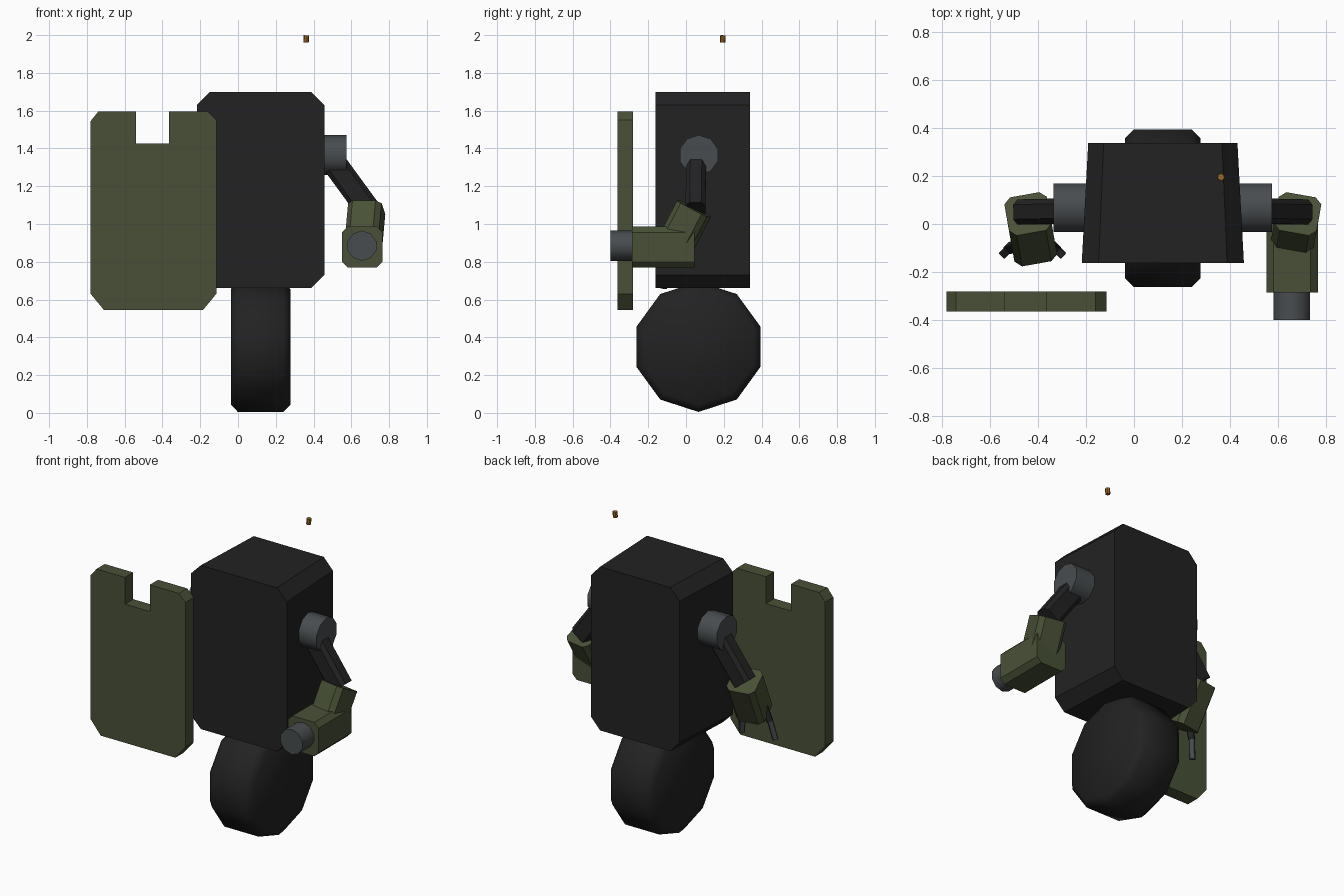
import bpy, bmesh, math
from mathutils import Matrix, Vector

if "Cube" in bpy.data.objects:
    bpy.data.objects.remove(bpy.data.objects["Cube"])

MID = 0.12  # x of the robot's own symmetry plane (the shield offsets it)


def mat(name, rgb):
    m = bpy.data.materials.new(name)
    m.diffuse_color = (*rgb, 1)
    m.use_nodes = True
    m.node_tree.nodes["Principled BSDF"].inputs["Base Color"].default_value = m.diffuse_color
    return m


BLACK = mat("charcoal", (0.016, 0.016, 0.017))
GREY = mat("steel_grey", (0.065, 0.073, 0.078))
GREEN = mat("olive_green", (0.066, 0.081, 0.037))
BRASS = mat("brass", (0.33, 0.14, 0.02))


def finish(name, bm, material, smooth=None, mirror=False):
    if mirror:
        for v in bm.verts:
            v.co.x = 2 * MID - v.co.x
    bmesh.ops.recalc_face_normals(bm, faces=bm.faces[:])
    me = bpy.data.meshes.new(name)
    bm.to_mesh(me)
    bm.free()
    me.materials.append(material)
    if smooth:
        me.shade_smooth()
        me.set_sharp_from_angle(angle=math.radians(smooth))
    ob = bpy.data.objects.new(name, me)
    bpy.context.collection.objects.link(ob)
    return ob


def octagon(w, h, c):
    """Rectangle profile with cut corners."""
    a, b = w / 2, h / 2
    return [(-a, -b + c), (-a + c, -b), (a - c, -b), (a, -b + c),
            (a, b - c), (a - c, b), (-a + c, b), (-a, b - c)]


def prism(name, pts, length, frame, material, taper=1.0, mirror=False, smooth=None, bevel=0):
    """Profile in local xy, extruded along local z, centred on the frame."""
    bm = bmesh.new()
    lo = [bm.verts.new(frame @ Vector((x, y, -length / 2))) for x, y in pts]
    hi = [bm.verts.new(frame @ Vector((x * taper, y, length / 2))) for x, y in pts]
    caps = [bm.faces.new(lo), bm.faces.new(hi)]
    n = len(pts)
    for i in range(n):
        bm.faces.new((lo[i], lo[(i + 1) % n], hi[(i + 1) % n], hi[i]))
    if bevel:
        rim = list({e for f in caps for e in f.edges})
        bmesh.ops.bevel(bm, geom=rim, offset=bevel, segments=1, affect='EDGES')
    return finish(name, bm, material, smooth, mirror)


def ring(r, n=10):
    return [(r * math.sin(2 * math.pi * i / n), r * math.cos(2 * math.pi * i / n)) for i in range(n)]


def frame(loc, zdir, ydir):
    """Frame with local z along zdir and local y close to ydir."""
    z = Vector(zdir).normalized()
    x = Vector(ydir).cross(z).normalized()
    m = Matrix((x, z.cross(x), z)).transposed().to_4x4()
    m.translation = Vector(loc)
    return m


def bar(name, a, b, w, h, c, ydir, material, mirror=False):
    """Cut-corner bar between two points."""
    a, b = Vector(a), Vector(b)
    return prism(name, octagon(w, h, c), (b - a).length, frame((a + b) / 2, b - a, ydir),
                 material, mirror=mirror)


UP = (0, 0, 1)

# torso, narrowing slightly towards the back
prism("torso", octagon(0.675, 1.04, 0.07), 0.5, frame((MID, 0.088, 1.18), (0, 1, 0), UP),
      BLACK, taper=0.92)

# single wheel
prism("wheel", ring(0.345), 0.315, frame((MID, 0.066, 0.35), (1, 0, 0), UP),
      BLACK, smooth=50, bevel=0.037)

# shield with a viewing notch in its top edge
shield = [(-0.78, 0.63), (-0.71, 0.545), (-0.185, 0.545), (-0.115, 0.63), (-0.115, 1.55),
          (-0.16, 1.595), (-0.365, 1.595), (-0.365, 1.425), (-0.54, 1.425), (-0.54, 1.595),
          (-0.74, 1.595), (-0.78, 1.545)]
prism("shield", [(-x, z) for x, z in shield], 0.083, frame((0, -0.322, 0), (0, 1, 0), UP), GREEN)

# matching shoulders, upper arms and forearms
fore_dir = Vector((-0.08, -0.46, -0.885))
for side, mirror in (("right", False), ("left", True)):
    prism(side + "_shoulder", ring(0.106), 0.2, frame((0.475, 0.068, 1.365), (1, 0, 0), UP),
          GREY, mirror=mirror, smooth=40)
    bar(side + "_upper_arm", (0.50, 0.054, 1.335), (0.69, 0.05, 1.075), 0.13, 0.105, 0.022,
        (0, 1, 0), BLACK, mirror)
    c = Vector((0.67, -0.022, 0.957))
    d = fore_dir.normalized() * 0.14
    bar(side + "_forearm", c - d, c + d, 0.18, 0.182, 0.028, (0.17, 0.95, -0.5), GREEN, mirror)

# gun on the right arm
bar("gun_housing", (0.658, 0.045, 0.878), (0.658, -0.285, 0.878), 0.214, 0.216, 0.03, UP, GREEN)
prism("gun_barrel", ring(0.08), 0.135, frame((0.656, -0.333, 0.885), (0, -1, 0), UP),
      GREY, smooth=40)

# two-jointed gripper on the left arm
for name, s, tip_z in (("outer", -1, 0.675), ("inner", 1, 0.66)):
    x = -0.423
    root, knee = (x + s * 0.065, -0.09, 0.88), (x + s * 0.095, -0.10, 0.79)
    bar(name + "_knuckle", root, knee, 0.04, 0.04, 0.004, (s, 1, 0), BLACK)
    bar(name + "_finger", (knee[0], knee[1], knee[2] + 0.012), (x + s * 0.118, -0.122, tip_z),
        0.034, 0.034, 0.004, (s, 1, 0), GREY)

# spent casing floating above
prism("casing", ring(0.0145, 8), 0.037, frame((0.361, 0.195, 1.98), (0.06, 0.03, 1), (0, 1, 0)), BRASS)
